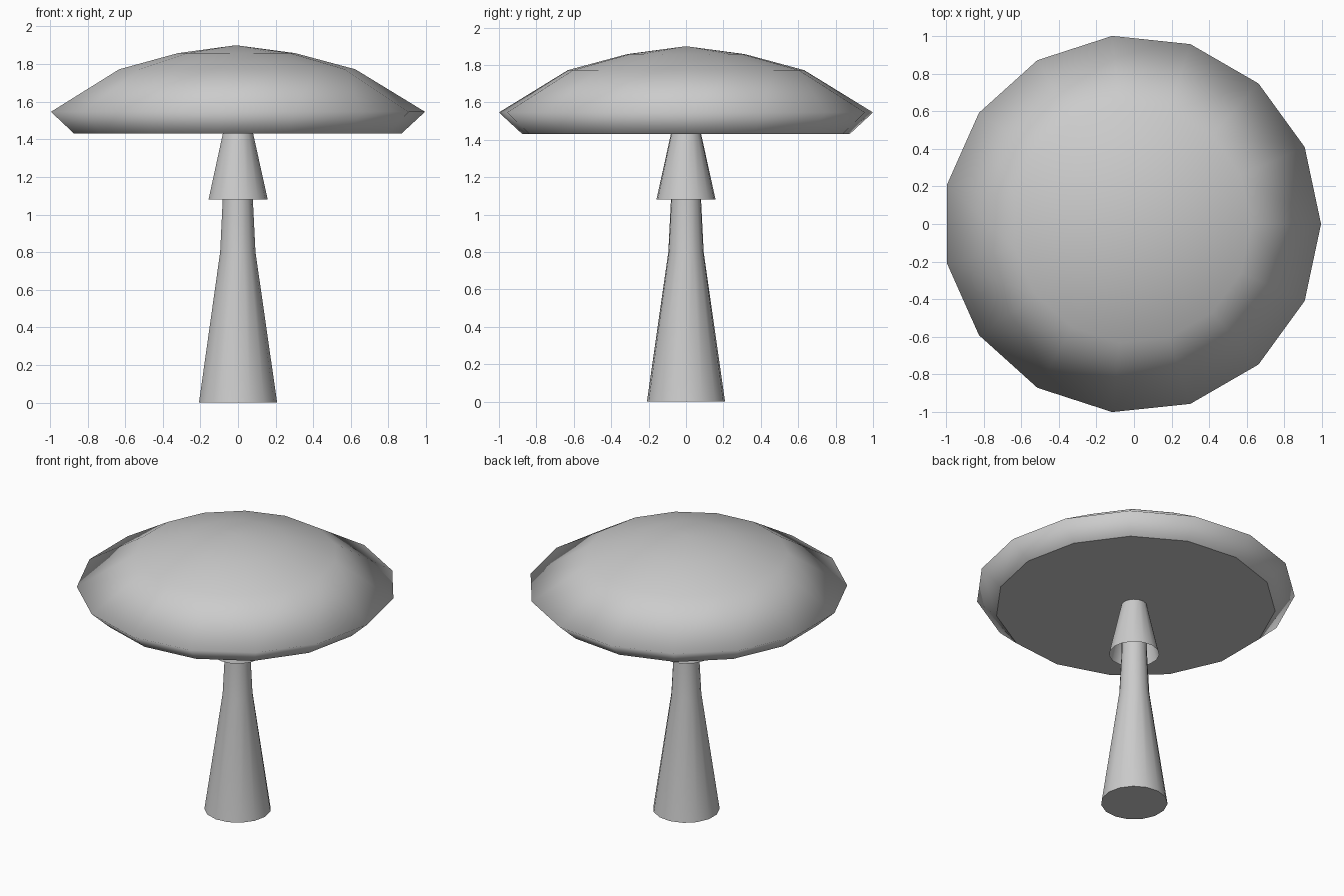
import bpy, bmesh
from math import cos, sin, pi

if "Cube" in bpy.data.objects:
    bpy.data.objects.remove(bpy.data.objects["Cube"])

SIDES = 15


def lathe(name, profile, x=0.0, close_first=False, close_last=False):
    """Revolve (radius, z) points; radius 0 makes a pole. Runs bottom to top."""
    bm = bmesh.new()
    rings = []
    for r, z in profile:
        if r == 0:
            rings.append([bm.verts.new((x, 0, z))] * SIDES)
        else:
            rings.append([bm.verts.new((x + r * cos(2 * pi * i / SIDES),
                                        r * sin(2 * pi * i / SIDES), z))
                          for i in range(SIDES)])
    for a, b in zip(rings, rings[1:]):
        for i in range(SIDES):
            j = (i + 1) % SIDES
            quad = list(dict.fromkeys((a[i], a[j], b[j], b[i])))
            bm.faces.new(quad).smooth = True
    if close_first:
        bm.faces.new(rings[0][::-1])
    if close_last:
        bm.faces.new(rings[-1])
    mesh = bpy.data.meshes.new(name)
    bm.to_mesh(mesh)
    bm.free()
    obj = bpy.data.objects.new(name, mesh)
    bpy.context.collection.objects.link(obj)
    return obj


# Domed cap with undercut rim and flat underside
lathe("cap", [(0.882, 1.432), (1.0055, 1.546), (0.635, 1.772),
              (0.315, 1.858), (0, 1.90)], x=-0.011, close_first=True)

# Tapered stem running up to the cap
lathe("stem", [(0.21, 0), (0.095, 0.80), (0.08, 1.10), (0.078, 1.432)],
      x=-0.002, close_first=True)

# Open hanging skirt around the stem
lathe("skirt", [(0.159, 1.08), (0.081, 1.432)], x=-0.001)
